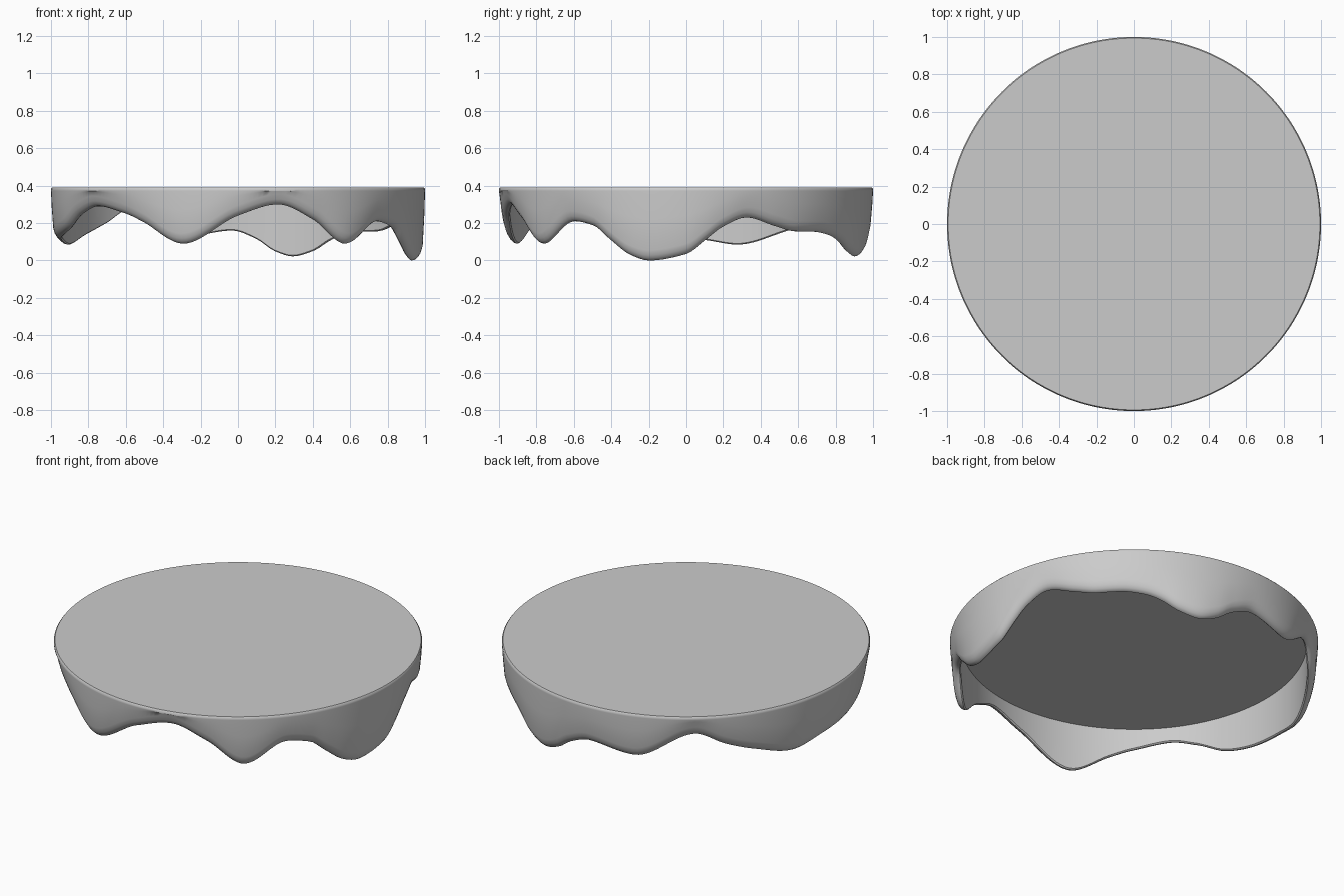
import bpy, bmesh, math

if "Cube" in bpy.data.objects:
    bpy.data.objects.remove(bpy.data.objects["Cube"])

N = 240          # columns around the disc
TOP = 0.39       # height of the flat top

# Drip edge: (angle in degrees, height of lower edge)
EDGE = [(0, .035), (6, .105), (12, .18), (20, .23), (30, .185), (38, .156), (46, .154),
        (54, .135), (59, .105), (65, .05), (72, .022), (78, .05), (84, .115), (92, .16),
        (108, .125), (128, .27), (138, .2), (148, .145), (163, .085), (174, .11),
        (187, .13), (198, .165), (209, .25), (218, .29), (231, .25), (238, .205),
        (252, .09), (270, .24), (283, .30), (295, .22), (307, .09), (321, .21),
        (329, .185), (335, .11), (342, .028), (348, 0)]


def seg(i):
    a, za = EDGE[i % len(EDGE)]
    b, zb = EDGE[(i + 1) % len(EDGE)]
    return (b - a) % 360, zb - za


def slope(i):
    # Flat at peaks and valleys, blended elsewhere
    (h0, d0), (h1, d1) = seg(i - 1), seg(i)
    s0, s1 = d0 / h0, d1 / h1
    return 0 if s0 * s1 <= 0 else 2 * s0 * s1 / (s0 + s1)


def edge_height(deg):
    for i, (a, z) in enumerate(EDGE):
        h, d = seg(i)
        t = (deg - a) / h
        if 0 <= t < 1:
            return (z + d * t * t * (3 - 2 * t)
                    + h * slope(i) * t * (1 - t) ** 2
                    + h * slope(i + 1) * t * t * (t - 1))
    return EDGE[0][1]


def profile(zb):
    # Cross-section from underside, round the lip, up to the top rim
    mid = zb + 0.5 * (TOP - zb) + 0.03
    return [(.94, .378), (.94, zb + .006), (.947, zb), (.958, zb + .002),
            (.970, zb + .012), (.980, zb + .028), (.988, zb + .055),
            (.996, mid), (1.0, .372), (1.0, .382), (.994, TOP)]


bm = bmesh.new()
cols = []
for k in range(N):
    a = math.tau * k / N
    cols.append([bm.verts.new((r * math.cos(a), r * math.sin(a), z))
                 for r, z in profile(edge_height(360 * k / N))])

# Skirt walls
for k in range(N):
    p, q = cols[k], cols[(k + 1) % N]
    for j in range(len(p) - 1):
        bm.faces.new((p[j], q[j], q[j + 1], p[j + 1]))

# Flat top and its underside
bm.faces.new([c[-1] for c in cols])
bm.faces.new([c[0] for c in cols])
bmesh.ops.recalc_face_normals(bm, faces=bm.faces)

mesh = bpy.data.meshes.new("dripping_icing")
bm.to_mesh(mesh)
bm.free()
icing = bpy.data.objects.new("dripping_icing", mesh)
bpy.context.collection.objects.link(icing)
bpy.context.view_layer.objects.active = icing
icing.select_set(True)
bpy.ops.object.shade_smooth_by_angle(angle=math.radians(40))
